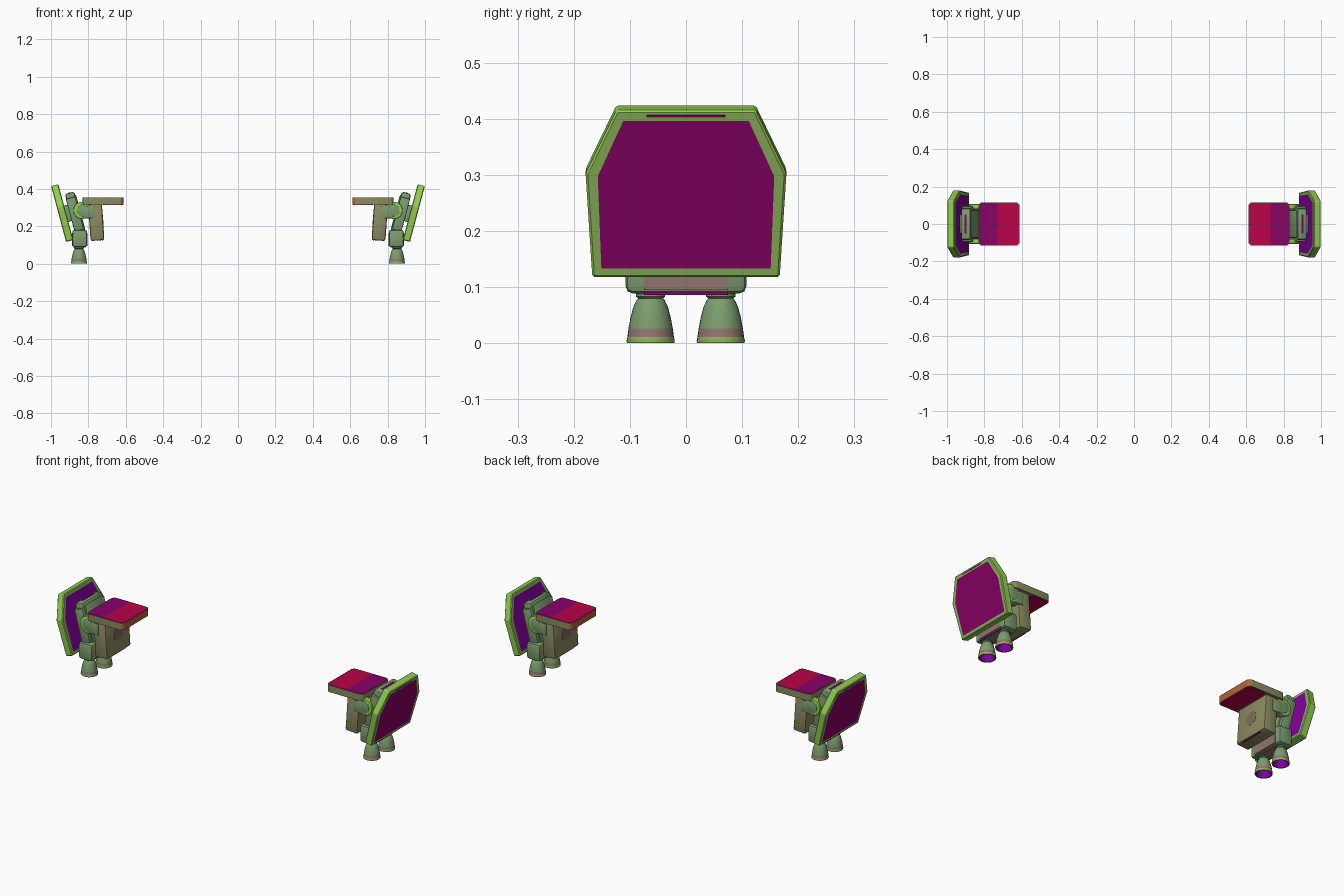
import bpy, bmesh
from math import radians, pi, tan
from mathutils import Matrix, Vector

cube = bpy.data.objects.get("Cube")
if cube:
    bpy.data.objects.remove(cube)


def material(name, r, g, b):
    m = bpy.data.materials.new(name)
    lin = tuple((c / 255) ** 2.2 for c in (r, g, b)) + (1.0,)
    m.diffuse_color = lin
    m.use_nodes = True
    m.node_tree.nodes["Principled BSDF"].inputs["Base Color"].default_value = lin
    return m


LIME = material("bright lime", 146, 204, 82)
LEAF = material("leaf green", 138, 182, 92)
SAGE = material("sage green", 122, 156, 110)
OLIVE = material("olive tan", 138, 138, 96)
MAUVE = material("dusty mauve", 144, 116, 110)
BADGE = material("muted taupe", 128, 108, 96)
PLUM = material("plum", 134, 9, 102)
PURPLE = material("purple", 131, 8, 157)
CRIMSON = material("crimson", 184, 11, 74)
ORANGE = material("burnt orange", 178, 98, 60)


def finish(name, bm, mats, rule=None, smooth=True):
    """Make the object and mirror it to the other side."""
    bmesh.ops.recalc_face_normals(bm, faces=bm.faces)
    bm.normal_update()
    if rule:
        for f in bm.faces:
            f.material_index = rule(f)
    mesh = bpy.data.meshes.new(name)
    bm.to_mesh(mesh)
    bm.free()
    for m in mats:
        mesh.materials.append(m)
    ob = bpy.data.objects.new(name, mesh)
    bpy.context.collection.objects.link(ob)
    if smooth:
        bpy.ops.object.select_all(action="DESELECT")
        ob.select_set(True)
        bpy.context.view_layer.objects.active = ob
        bpy.ops.object.shade_smooth_by_angle(angle=radians(35))
    mod = ob.modifiers.new("Mirror", "MIRROR")
    mod.use_mirror_merge = False
    return ob


def box(name, center, size, mats, bevel=0.008, tilt=0.0, rule=None):
    bm = bmesh.new()
    bmesh.ops.create_cube(bm, size=1, matrix=Matrix.Diagonal((*size, 1)))
    if bevel:
        bmesh.ops.bevel(bm, geom=bm.edges[:], offset=bevel, segments=2,
                        profile=0.5, affect="EDGES")
    bm.transform(Matrix.Translation(center) @ Matrix.Rotation(radians(tilt), 4, "Y"))
    return finish(name, bm, mats, rule)


def disc(name, center, radius, depth, axis, mats, bevel=0.0):
    bm = bmesh.new()
    bmesh.ops.create_cone(bm, cap_ends=True, segments=24, radius1=radius,
                          radius2=radius, depth=depth)
    if bevel:
        rim = [e for e in bm.edges if abs(e.verts[0].co.z - e.verts[1].co.z) < 1e-5]
        bmesh.ops.bevel(bm, geom=rim, offset=bevel, segments=2, profile=0.5,
                        affect="EDGES")
    turn = Vector((0, 0, 1)).rotation_difference(Vector(axis)).to_matrix().to_4x4()
    bm.transform(Matrix.Translation(center) @ turn)
    return finish(name, bm, mats)


def rounded_sheet(name, x0, x1, half_y, z, thick, corner, mats, rule=None, cut=None):
    """Thin flat sheet with rounded corners."""
    bm = bmesh.new()
    bmesh.ops.create_cube(bm, size=1, matrix=Matrix.Translation(((x0 + x1) / 2, 0, z))
                          @ Matrix.Diagonal((x1 - x0, 2 * half_y, thick, 1)))
    upright = [e for e in bm.edges if abs(e.verts[0].co.z - e.verts[1].co.z) > 1e-5]
    bmesh.ops.bevel(bm, geom=upright, offset=corner, segments=4, profile=0.5,
                    affect="EDGES")
    if cut:
        bmesh.ops.bisect_plane(bm, geom=bm.verts[:] + bm.edges[:] + bm.faces[:],
                               plane_co=(cut, 0, 0), plane_no=(1, 0, 0))
    return finish(name, bm, mats, rule)


# Outer shield: six-sided slab leaning outwards, bright edges, flush inset faces
LEAN = 15
frame = Matrix.Translation((0.9, 0, 0.122)) @ Matrix.Rotation(radians(LEAN), 4, "Y")
outline = [(-0.167, 0), (0.167, 0), (0.179, 0.191), (0.124, 0.3085),
           (-0.124, 0.3085), (-0.179, 0.191)]
bm = bmesh.new()
ring = bm.faces.new([bm.verts.new((-0.02, y, s)) for y, s in outline])
ext = bmesh.ops.extrude_face_region(bm, geom=[ring])
bmesh.ops.translate(bm, vec=(0.04, 0, 0),
                    verts=[v for v in ext["geom"] if isinstance(v, bmesh.types.BMVert)])
bmesh.ops.recalc_face_normals(bm, faces=bm.faces)
bmesh.ops.bevel(bm, geom=bm.edges[:], offset=0.004, segments=1, affect="EDGES")
bm.normal_update()
for f in bm.faces:
    f.material_index = 0 if abs(f.normal.x) < 0.9 else 3
for side in (1, -1):
    face = max(bm.faces, key=lambda f: f.normal.x * side * f.calc_area())
    bmesh.ops.inset_individual(bm, faces=[face], thickness=0.018, depth=0)
    face.material_index = 1 if side > 0 else 2
    bm.normal_update()
bm.transform(frame)
finish("shield", bm, [LIME, PLUM, PURPLE, LEAF], smooth=False)

# Slit along the top rim of the shield
slit = frame @ Vector((0.0203, 0, 0.298))
box("shield_slit", slit, (0.002, 0.14, 0.004), [PLUM], 0, LEAN)

# Leaning pack body, side rails and shield mount
box("pack_body", (0.868, 0, 0.268), (0.056, 0.15, 0.2), [SAGE], 0.01, LEAN)
box("pack_cap", (0.895, 0, 0.358), (0.052, 0.17, 0.044), [SAGE], 0.012, LEAN)
box("pack_cap_inlay", (0.901, 0, 0.379), (0.01, 0.1, 0.004), [PLUM], 0, LEAN)
box("shield_mount", (0.908, 0, 0.27), (0.05, 0.1, 0.09), [SAGE], 0.006, LEAN)
for side, label in ((-1, "front"), (1, "back")):
    box(label + "_rail", (0.872, side * 0.084, 0.265), (0.052, 0.024, 0.18),
        [SAGE], 0.006, LEAN)
    disc(label + "_joint_ring", (0.834, side * 0.093, 0.285), 0.046, 0.026,
         (0, 1, 0), [LIME], 0.004)
    disc(label + "_joint_hub", (0.83, side * 0.098, 0.285), 0.032, 0.02,
         (0, 1, 0), [SAGE], 0.003)
    box(label + "_arm", (0.798, side * 0.085, 0.275), (0.066, 0.046, 0.066),
        [SAGE], 0.008)
box("arm_bridge", (0.812, 0, 0.275), (0.04, 0.14, 0.045), [SAGE], 0.006)

# Engine block above the nozzles, with inset plates
box("engine_block", (0.846, 0, 0.135), (0.08, 0.215, 0.092), [SAGE], 0.012)
for x, label in ((0.886, "outer"), (0.806, "inner")):
    box("engine_" + label + "_plate", (x, 0, 0.13), (0.004, 0.15, 0.07), [MAUVE], 0)
box("engine_bottom_plate", (0.848, 0, 0.089), (0.064, 0.15, 0.006), [MAUVE, PLUM], 0,
    rule=lambda f: 1 if f.normal.x > 0.5 else 0)

# Bell nozzles: turned profile, hollow inside, with a band and a green lip
profile = [(0.0, 0.045), (0.022, 0.045), (0.034, 0.012), (0.037, 0.0), (0.042, 0.0),
           (0.043, 0.004), (0.0415, 0.011), (0.0395, 0.026), (0.036, 0.045),
           (0.031, 0.064), (0.025, 0.077), (0.022, 0.08), (0.026, 0.083),
           (0.026, 0.088), (0.02, 0.096), (0.0, 0.096)]


def nozzle_rule(cy):
    def rule(f):
        c = f.calc_center_median()
        out = Vector((c.x - 0.85, c.y - cy, 0))
        if c.z < 0.05 and (f.normal.z < -0.9 or f.normal.dot(out) < 0) and c.z > 0.001:
            return 2
        if c.z < 0.011:
            return 3
        return 1 if c.z < 0.026 else 0
    return rule


for cy, label in ((-0.063, "front"), (0.062, "back")):
    bm = bmesh.new()
    verts = [bm.verts.new((r, 0, z)) for r, z in profile]
    edges = [bm.edges.new(pair) for pair in zip(verts, verts[1:])]
    bmesh.ops.spin(bm, geom=verts + edges, cent=(0, 0, 0), axis=(0, 0, 1),
                   angle=2 * pi, steps=28)
    bmesh.ops.remove_doubles(bm, verts=bm.verts, dist=0.0002)
    bm.transform(Matrix.Translation((0.85, cy, 0)))
    finish(label + "_nozzle", bm, [SAGE, MAUVE, PURPLE, LEAF], nozzle_rule(cy))

# Hanging inner plate with a round badge and a coloured strip underneath
box("inner_plate", (0.758, 0, 0.222), (0.074, 0.206, 0.196), [OLIVE], 0.01, 4)
disc("plate_badge", (0.7212, 0, 0.228), 0.036, 0.002,
     (1, 0, -tan(radians(4))), [BADGE])
box("plate_lower_strip", (0.724, 0, 0.1275), (0.006, 0.13, 0.006), [PLUM], 0, 4)

# Shelf with coloured top and underside sheets
rounded_sheet("shelf", 0.611, 0.832, 0.116, 0.335, 0.037, 0.022, [OLIVE, ORANGE],
              lambda f: 1 if f.normal.x < -0.5 else 0)
rounded_sheet("shelf_top_sheet", 0.614, 0.829, 0.113, 0.353, 0.005, 0.021,
              [CRIMSON, PLUM],
              lambda f: 1 if f.calc_center_median().x > 0.73 else 0, 0.73)
rounded_sheet("shelf_under_sheet", 0.616, 0.722, 0.11, 0.317, 0.005, 0.018, [CRIMSON])
